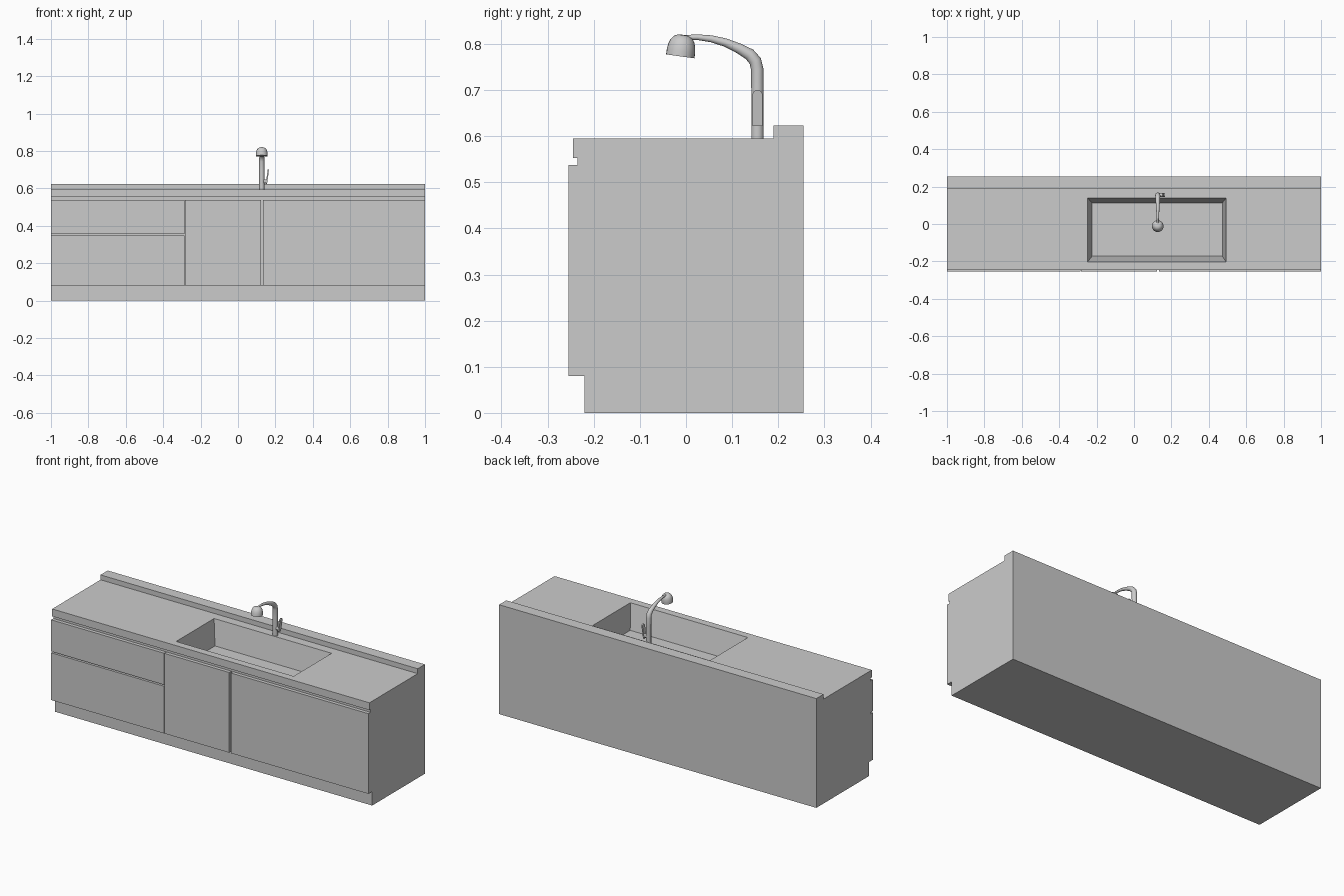
import bpy, bmesh, math
from mathutils import Matrix, Vector

if "Cube" in bpy.data.objects:
    bpy.data.objects.remove(bpy.data.objects["Cube"])


def make_object(name, bm, smooth=False):
    bmesh.ops.recalc_face_normals(bm, faces=bm.faces)
    mesh = bpy.data.meshes.new(name)
    bm.to_mesh(mesh)
    bm.free()
    ob = bpy.data.objects.new(name, mesh)
    bpy.context.collection.objects.link(ob)
    bpy.context.view_layer.objects.active = ob
    if smooth:
        bpy.ops.object.select_all(action='DESELECT')
        ob.select_set(True)
        bpy.ops.object.shade_smooth_by_angle(angle=math.radians(40))
    return ob


def loft(name, rings, smooth=False):
    """Skin a list of equal-sized rings and cap both ends."""
    bm = bmesh.new()
    loops = [[bm.verts.new(p) for p in ring] for ring in rings]
    n = len(loops[0])
    for a, b in zip(loops, loops[1:]):
        for i in range(n):
            j = (i + 1) % n
            bm.faces.new((a[i], a[j], b[j], b[i]))
    bm.faces.new(loops[0])
    bm.faces.new(loops[-1])
    return make_object(name, bm, smooth)


def rect(x0, x1, y0, y1, z):
    return [(x0, y0, z), (x1, y0, z), (x1, y1, z), (x0, y1, z)]


def box(name, x0, x1, y0, y1, z0, z1):
    return loft(name, [rect(x0, x1, y0, y1, z0), rect(x0, x1, y0, y1, z1)])


def tube(name, path, sides=20):
    """Sweep circles along a path of (y, z, radius) at the tap's x position."""
    rings = []
    for i, (y, z, r) in enumerate(path):
        a, b = path[max(i - 1, 0)], path[min(i + 1, len(path) - 1)]
        t = Vector((0, b[0] - a[0], b[1] - a[1])).normalized()
        side = Vector((1, 0, 0))
        up = side.cross(t)
        c = Vector((TAP_X, y, z))
        rings.append([c + r * (math.cos(k) * side + math.sin(k) * up)
                      for k in (2 * math.pi * s / sides for s in range(sides))])
    return loft(name, rings, True)


TAP_X, TAP_Y = 0.127, 0.155

# Cabinet with toe kick, shadow gap, worktop and rear upstand
profile = [(-.22, 0), (.255, 0), (.255, .623), (.19, .623), (.19, .595),
           (-.245, .595), (-.245, .553), (-.235, .553), (-.235, .08), (-.22, .08)]
body = loft("cabinet_and_worktop", [[(x, y, z) for y, z in profile] for x in (-1, 1)])

# Sink basin with sloping walls, cut into the worktop
k = .02 / .14
cutter = loft("sink_cutter", [
    rect(-.224, .472, -.172, .113, .455),
    rect(-.248 - .024 * k, .493 + .021 * k, -.203 - .031 * k, .139 + .026 * k, .615)])
cutter.hide_render = True
cut = body.modifiers.new("sink", 'BOOLEAN')
cut.operation = 'DIFFERENCE'
cut.solver = 'EXACT'
cut.object = cutter
bpy.context.view_layer.objects.active = body
bpy.ops.object.modifier_apply(modifier=cut.name)
bpy.data.objects.remove(cutter)

# Drawer and door fronts separated by narrow gaps
for name, x0, x1, z0, z1 in [
        ("upper_drawer_front", -1, -.287, .357, .537),
        ("lower_drawer_front", -1, -.287, .08, .349),
        ("middle_door", -.284, .123, .08, .537),
        ("right_door", .133, 1, .08, .537)]:
    box(name, x0, x1, -.255, -.235, z0, z1)

# Tap column and tapering curved spout
tube("tap_spout", [
    (TAP_Y, .59, .0135), (TAP_Y, .62, .0135), (TAP_Y, .70, .0135), (.1545, .745, .0135),
    (.150, .763, .0135), (.138, .777, .013), (.115, .790, .011), (.085, .803, .009),
    (.055, .811, .0075), (.025, .8145, .006), (-.005, .814, .005)])

# Dome-shaped spray head, tilted slightly
tilt = Matrix.Translation((TAP_X, -.0125, .773)) @ Matrix.Rotation(math.radians(-8), 4, 'X')
dome = [(.031, 0), (.031, .012), (.0295, .024), (.026, .034), (.02, .042), (.012, .046), (.003, .047)]
loft("spray_head", [[tilt @ Vector((r * math.cos(a), r * math.sin(a), h))
                     for a in (2 * math.pi * s / 24 for s in range(24))]
                    for r, h in dome], True)

# Side lever: short pivot plus a round-topped blade leaning outwards
loft("lever_pivot", [[(x, TAP_Y + .010 * math.cos(a), .637 + .010 * math.sin(a))
                      for a in (2 * math.pi * s / 16 for s in range(16))]
                     for x in (TAP_X, .154)], True)
outline = [(-.011, .622), (.011, .622)] + [
    (.011 * math.cos(a), .689 + .011 * math.sin(a))
    for a in (math.pi * s / 8 for s in range(9))]
loft("lever_blade", [[(x + (z - .622) * .14, TAP_Y + y, z) for y, z in outline]
                     for x in (.148, .155)], True)
